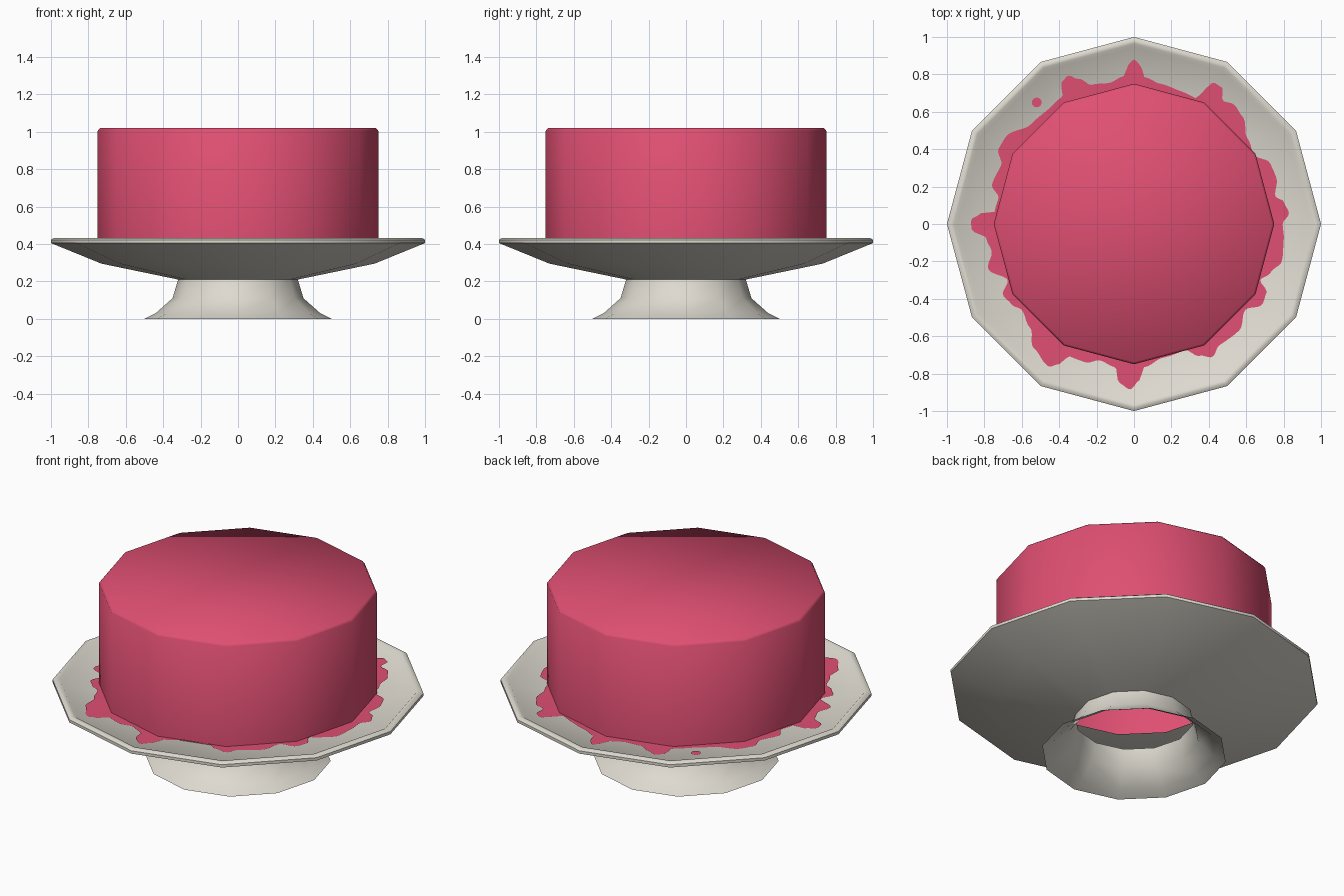
import bpy, bmesh, math

if "Cube" in bpy.data.objects:
    bpy.data.objects.remove(bpy.data.objects["Cube"])

SIDES = 12


def material(name, rgb):
    m = bpy.data.materials.new(name)
    m.diffuse_color = (*rgb, 1)
    m.use_nodes = True
    m.node_tree.nodes["Principled BSDF"].inputs["Base Color"].default_value = m.diffuse_color
    return m


PINK = material("pink frosting", (0.74, 0.078, 0.17))
CREAM = material("cream china", (0.73, 0.70, 0.63))


def finish(name, bm, mat, angle):
    me = bpy.data.meshes.new(name)
    bm.to_mesh(me)
    bm.free()
    ob = bpy.data.objects.new(name, me)
    bpy.context.collection.objects.link(ob)
    me.materials.append(mat)
    bpy.ops.object.select_all(action='DESELECT')
    ob.select_set(True)
    bpy.context.view_layer.objects.active = ob
    if angle is None:
        bpy.ops.object.shade_smooth()
    else:
        bpy.ops.object.shade_smooth_by_angle(angle=math.radians(angle))
    return ob


def lathe(name, profile, mat, angle=None, cap=False):
    """Spin (radius, z) points, listed bottom to top on the outside."""
    bm = bmesh.new()
    rings = []
    for r, z in profile:
        rings.append([bm.verts.new((r * math.cos(math.tau * i / SIDES),
                                    r * math.sin(math.tau * i / SIDES), z))
                      for i in range(SIDES)])
    for a, b in zip(rings, rings[1:]):
        for i in range(SIDES):
            j = (i + 1) % SIDES
            bm.faces.new((a[i], a[j], b[j], b[i]))
    if cap:
        bm.faces.new(rings[-1])
    return finish(name, bm, mat, angle)


# Cake, open underneath, with a tiny softened top edge
lathe("cake", [(0.75, 0.40), (0.75, 1.005), (0.738, 1.02)], PINK, cap=True)

# Hollow foot
lathe("stand_foot", [(0.5, 0), (0.44, 0.03), (0.35, 0.11), (0.32, 0.21)], CREAM, 50)

# Plate: underside, raised rim, and top with a hole hidden by the cake
lathe("stand_plate", [(0.32, 0.21), (0.73, 0.295), (1.0, 0.405), (1.0, 0.422),
                      (0.985, 0.432), (0.965, 0.43), (0.945, 0.412),
                      (0.5, 0.405)], CREAM, 50)

# Frosting smear outline: angle in degrees, radius
SMEAR = [(0, .795), (4, .83), (8.5, .81), (11, .77), (18, .80), (24, .797), (30, .74),
         (37, .76), (45, .817), (50, .833), (54.3, .813), (57.2, .868), (60.5, .869),
         (64, .75), (70.6, .753), (79.4, .763), (86, .787), (87.6, .85), (90, .88),
         (92.4, .85), (93.6, .792), (100, .766), (107, .778), (111, .831), (114, .868),
         (117, .852), (119.5, .78), (128, .765), (136, .767), (146, .829), (151, .828),
         (156, .777), (164.5, .788), (169, .738), (175, .748), (176.2, .827),
         (178.7, .873), (182, .868), (185.5, .793), (191, .775), (197, .815),
         (204, .739), (208.5, .797), (213.3, .783), (217.5, .756), (225, .785),
         (231.2, .853), (239, .888), (242.2, .848), (243.6, .787), (250.6, .784),
         (256, .752), (262.6, .772), (264.6, .854), (268.7, .885), (272, .836),
         (274, .767), (282, .732), (292, .727), (296.4, .787), (300.6, .825),
         (305, .793), (314.5, .80), (322.3, .752), (328, .809), (332.8, .798),
         (336, .739), (340.4, .775), (345.8, .815), (354, .805)]


def smear_radius(deg):
    pts = SMEAR + [(360, SMEAR[0][1])]
    for (a, r), (b, s) in zip(pts, pts[1:]):
        if a <= deg <= b:
            t = (1 - math.cos(math.pi * (deg - a) / (b - a))) / 2
            return r + (s - r) * t


# Thin smear lying on the plate
bm = bmesh.new()
N = 360
inner, outer = [], []
for i in range(N):
    c, s = math.cos(math.tau * i / N), math.sin(math.tau * i / N)
    r = smear_radius(i * 360 / N)
    inner.append(bm.verts.new((0.70 * c, 0.70 * s, 0.412)))
    outer.append(bm.verts.new((r * c, r * s, 0.4145)))
for i in range(N):
    j = (i + 1) % N
    bm.faces.new((inner[i], outer[i], outer[j], inner[j]))
finish("frosting_smear", bm, PINK, 30)

# Stray drop of frosting
bm = bmesh.new()
bm.faces.new([bm.verts.new((-0.52 + 0.026 * math.cos(math.tau * i / 16),
                            0.65 + 0.026 * math.sin(math.tau * i / 16), 0.4145))
              for i in range(16)])
finish("frosting_drop", bm, PINK, 30)
